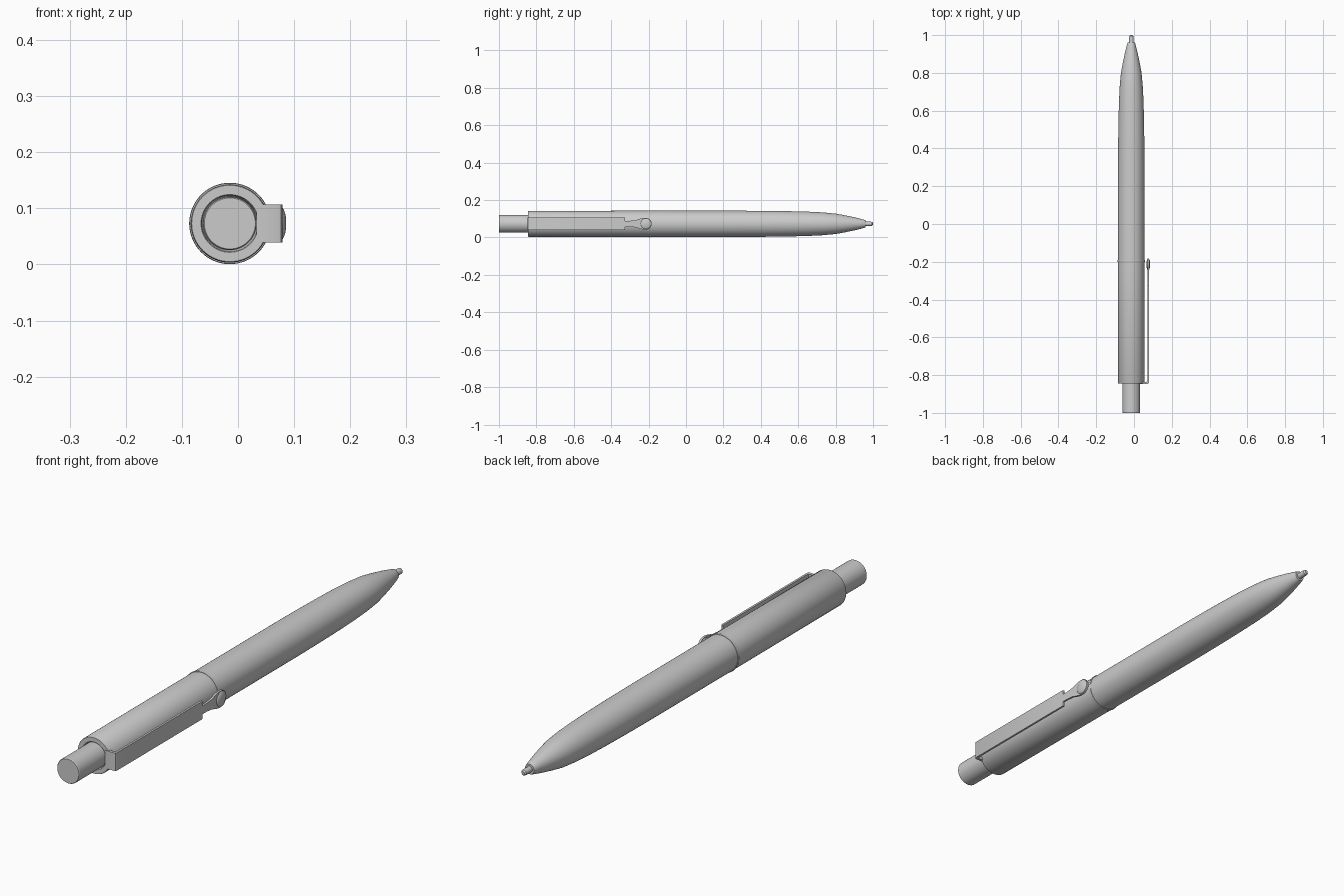
import bpy, bmesh, math

if "Cube" in bpy.data.objects:
    bpy.data.objects.remove(bpy.data.objects["Cube"])

CX, CZ = -0.0145, 0.073   # pen axis runs along y


def finish(name, bm, angle=30):
    bmesh.ops.remove_doubles(bm, verts=bm.verts, dist=1e-6)
    bmesh.ops.recalc_face_normals(bm, faces=bm.faces)
    me = bpy.data.meshes.new(name)
    bm.to_mesh(me)
    bm.free()
    ob = bpy.data.objects.new(name, me)
    bpy.context.collection.objects.link(ob)
    bpy.ops.object.select_all(action='DESELECT')
    bpy.context.view_layer.objects.active = ob
    ob.select_set(True)
    bpy.ops.object.shade_smooth_by_angle(angle=math.radians(angle))
    return ob


def lathe(name, profile, n=64):
    """Revolve (radius, y) points about the pen axis."""
    bm = bmesh.new()
    vs = [bm.verts.new((CX + r, y, CZ)) for r, y in profile]
    es = [bm.edges.new(p) for p in zip(vs, vs[1:])]
    bmesh.ops.spin(bm, geom=vs + es, cent=(CX, 0, CZ), axis=(0, 1, 0),
                   angle=math.tau, steps=n, use_duplicate=False)
    return finish(name, bm)


def extrude(name, pts, vec):
    """Extrude a closed outline along vec."""
    bm = bmesh.new()
    f = bm.faces.new([bm.verts.new(p) for p in pts])
    ext = bmesh.ops.extrude_face_region(bm, geom=[f], use_keep_orig=True)
    moved = [g for g in ext['geom'] if isinstance(g, bmesh.types.BMVert)]
    bmesh.ops.translate(bm, verts=moved, vec=vec)
    return finish(name, bm)


# Barrel halves, seam collar, push button and writing tip
lathe("rear_barrel", [(0.047, -0.80), (0.050, -0.843), (0.0515, -0.845), (0.068, -0.845),
                      (0.0695, -0.842), (0.070, -0.198), (0.060, -0.196)])
lathe("seam_collar", [(0.060, -0.200), (0.0715, -0.200), (0.0725, -0.196),
                      (0.0715, -0.190), (0.060, -0.188)])
lathe("front_barrel", [(0.060, -0.192), (0.0700, -0.190), (0.0700, 0.30), (0.0690, 0.45),
                       (0.0675, 0.55), (0.0650, 0.65), (0.0610, 0.73), (0.0545, 0.80),
                       (0.0455, 0.85), (0.0350, 0.90), (0.0250, 0.94), (0.0210, 0.955),
                       (0.0190, 0.96), (0.0, 0.96)])
lathe("push_button", [(0.0, -1.0), (0.0455, -1.0), (0.0475, -0.997), (0.0475, -0.78), (0.0, -0.78)])
lathe("ink_tip", [(0.0, 0.94), (0.0115, 0.94), (0.0115, 0.985), (0.0105, 0.995), (0.006, 1.0), (0.0, 1.0)], 32)

# Clip: L-shaped foot and plate, extruded across z
W = 0.034
side = [(0.033, -0.847), (0.072, -0.847), (0.0765, -0.845), (0.079, -0.840),
        (0.079, -0.325), (0.071, -0.325), (0.071, -0.825), (0.069, -0.833),
        (0.064, -0.836), (0.033, -0.836)]
extrude("clip_plate", [(x, y, CZ - W) for x, y in side], (0, 0, 2 * W))

# Narrow clip neck with a flared, rounded end
neck = [(-0.345, 0.016), (-0.30, 0.016), (-0.27, 0.019), (-0.245, 0.027), (-0.225, 0.031)]
neck += [(-0.214 + 0.031 * math.sin(a), 0.031 * math.cos(a))
         for a in (math.radians(15 * i) for i in range(1, 6))]
outline = neck + [(-0.183, 0)] + [(y, -z) for y, z in reversed(neck)]
extrude("clip_neck", [(0.071, y, CZ + z) for y, z in outline], (0.008, 0, 0))

# Domed bead on the clip end
bm = bmesh.new()
bmesh.ops.create_uvsphere(bm, u_segments=32, v_segments=16, radius=1)
bmesh.ops.scale(bm, verts=bm.verts, vec=(0.0105, 0.030, 0.030))
bmesh.ops.translate(bm, verts=bm.verts, vec=(0.0755, -0.214, CZ))
finish("clip_bead", bm)
